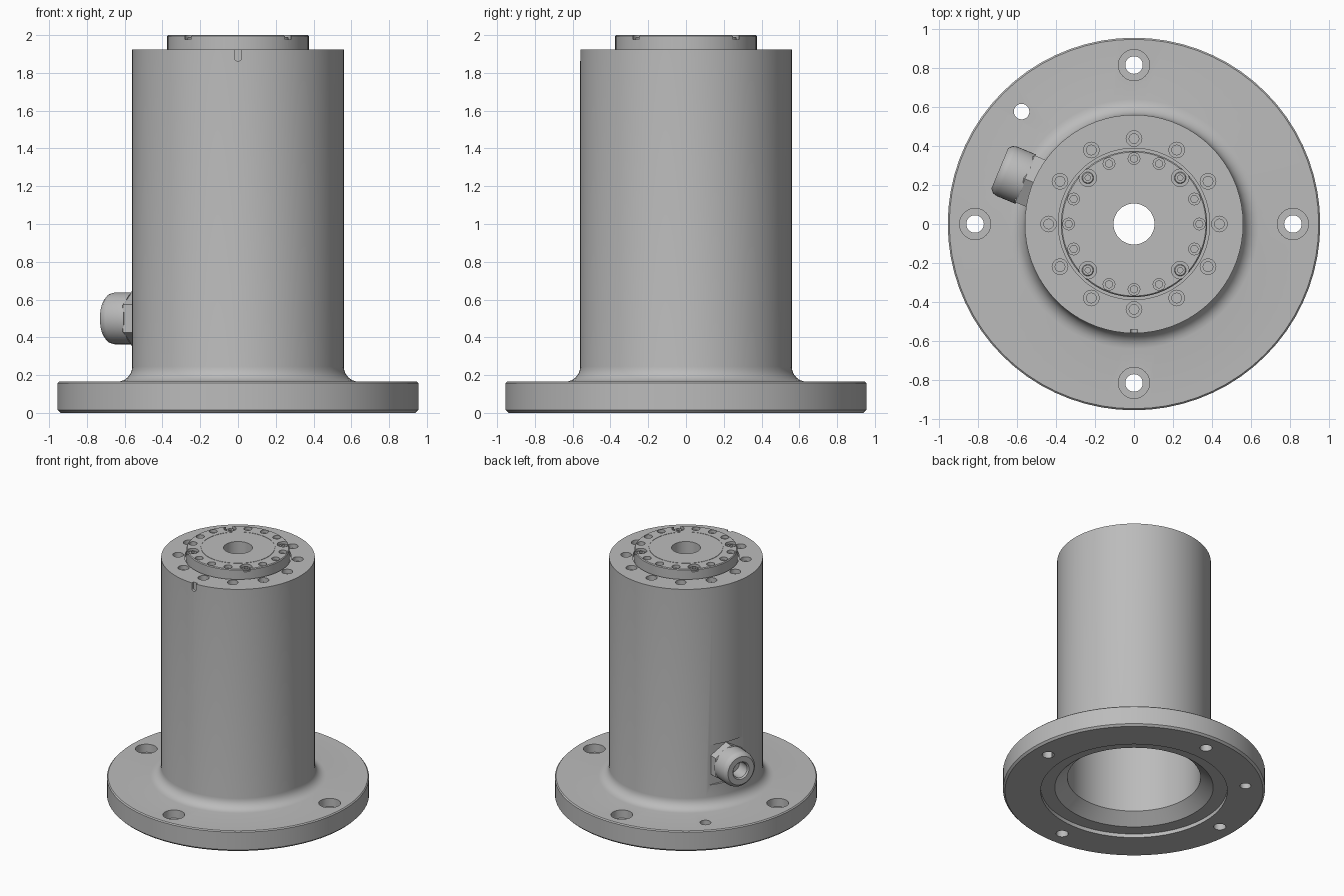
import bpy, bmesh
from math import radians, cos, sin, pi
from mathutils import Matrix, Vector

if "Cube" in bpy.data.objects:
    bpy.data.objects.remove(bpy.data.objects["Cube"])

grey = bpy.data.materials.new("machined grey")
grey.use_nodes = True
grey.diffuse_color = (0.5, 0.5, 0.5, 1)
grey.node_tree.nodes["Principled BSDF"].inputs["Base Color"].default_value = (0.5, 0.5, 0.5, 1)


def revolve(bm, profile, segments, matrix=Matrix(), ring=True):
    """Spin a profile of (radius, height) around z; ring=True closes the profile."""
    part = bmesh.new()
    verts = [part.verts.new((r, 0, z)) for r, z in profile]
    pairs = list(zip(verts, verts[1:]))
    if ring:
        pairs.append((verts[-1], verts[0]))
    edges = [part.edges.new(p) for p in pairs]
    bmesh.ops.spin(part, geom=verts + edges, cent=(0, 0, 0), axis=(0, 0, 1),
                   angle=2 * pi, steps=segments, use_duplicate=False)
    bmesh.ops.remove_doubles(part, verts=part.verts, dist=1e-5)
    bmesh.ops.recalc_face_normals(part, faces=part.faces)
    part.transform(matrix)
    mesh = bpy.data.meshes.new("temp")
    part.to_mesh(mesh)
    part.free()
    bm.from_mesh(mesh)
    bpy.data.meshes.remove(mesh)


def make(name, bm):
    mesh = bpy.data.meshes.new(name)
    bm.to_mesh(mesh)
    bm.free()
    mesh.materials.append(grey)
    obj = bpy.data.objects.new(name, mesh)
    bpy.context.collection.objects.link(obj)
    return obj


def cut(obj, bm):
    """Subtract a cutter mesh and apply the result."""
    cutter = make("cutter", bm)
    cutter.hide_render = True
    mod = obj.modifiers.new("cut", 'BOOLEAN')
    mod.operation, mod.solver, mod.object = 'DIFFERENCE', 'EXACT', cutter
    bpy.context.view_layer.update()
    graph = bpy.context.evaluated_depsgraph_get()
    result = bpy.data.meshes.new_from_object(obj.evaluated_get(graph))
    obj.modifiers.clear()
    obj.data = result
    bpy.data.objects.remove(cutter)


def smooth(obj, angle=30):
    bpy.ops.object.select_all(action='DESELECT')
    obj.select_set(True)
    bpy.context.view_layer.objects.active = obj
    bpy.ops.object.shade_smooth_by_angle(angle=radians(angle))


def polar(radius, degrees, z=0):
    a = radians(degrees)
    return Matrix.Translation((radius * cos(a), radius * sin(a), z))


def stepped(wide, narrow, top, step, bottom):
    """Profile of a counterbored hole."""
    return [(0, bottom), (narrow, bottom), (narrow, step), (wide, step), (wide, top), (0, top)]


# Housing: flange, filleted column and hollow bore in one turned profile
FILLET = 0.08
fillet = [(0.56 + FILLET * (1 - cos(a)), 0.165 + FILLET * (1 - sin(a)))
          for a in [radians(90 - 15 * i) for i in range(7)]]
column_r = 0.56
curve = [(column_r + FILLET - FILLET * sin(radians(15 * i)),
          0.165 + FILLET - FILLET * cos(radians(15 * i))) for i in range(7)]
bm = bmesh.new()
revolve(bm, [(0.68, 0), (0.94, 0), (0.955, 0.015), (0.955, 0.157), (0.947, 0.165)] + curve +
        [(0.56, 1.925), (0.388, 1.925), (0.388, 1.9), (0.11, 1.9), (0.11, 1.75),
         (0.485, 1.75), (0.485, 0.11), (0.577, 0.03), (0.68, 0.03)], 72)
housing = make("housing", bm)

# Flange bolt holes, locating hole and the ring of screw recesses on top
bm = bmesh.new()
for angle in range(0, 360, 90):
    revolve(bm, stepped(0.08, 0.045, 0.3, 0.1, -0.1), 24, polar(0.815, angle), False)
revolve(bm, [(0, -0.1), (0.04, -0.1), (0.04, 0.3), (0, 0.3)], 24, polar(0.815, 135), False)
for angle in range(0, 360, 30):
    revolve(bm, stepped(0.04, 0.025, 2.1, 1.89, 1.86), 20, polar(0.438, angle), False)
cut(housing, bm)

# Index slot at the front and flat seat for the cable gland
GLAND = Matrix.Rotation(radians(157.5), 4, 'Z')
bm = bmesh.new()
lying = Matrix.Translation((0, -0.6, 1.88)) @ Matrix.Rotation(radians(-90), 4, 'X')
revolve(bm, [(0, 0), (0.018, 0), (0.018, 0.06), (0, 0.06)], 20, lying, False)
bmesh.ops.create_cube(bm, size=1, matrix=GLAND @ Matrix.Translation((0.64, 0, 0.5))
                      @ Matrix.Diagonal((0.2, 0.4, 0.32, 1)))
cut(housing, bm)
bm = bmesh.new()
bmesh.ops.create_cube(bm, size=1, matrix=Matrix.Translation((0, -0.57, 1.93))
                      @ Matrix.Diagonal((0.036, 0.06, 0.1, 1)))
cut(housing, bm)
smooth(housing)

# Output flange on top, with a slightly proud centre disc
bm = bmesh.new()
revolve(bm, [(0.105, 1.74), (0.3, 1.74), (0.3, 1.895), (0.375, 1.895), (0.375, 1.994),
             (0.369, 2.0), (0.272, 2.0), (0.272, 1.997), (0.268, 1.997),
             (0.268, 2.0), (0.105, 2.0)], 72)
output = make("output_flange", bm)
bm = bmesh.new()
for i in range(16):
    if i % 4 == 2:
        profile = stepped(0.045, 0.03, 2.1, 1.978, 1.97)
    else:
        profile = stepped(0.03, 0.018, 2.1, 1.975, 1.94)
    revolve(bm, profile, 20, polar(0.335, i * 22.5), False)
cut(output, bm)
smooth(output)

# Four socket screws in the open pockets
for i, side in enumerate(("back_left", "back_right", "front_right", "front_left")):
    bm = bmesh.new()
    revolve(bm, [(0, 1.96), (0.03, 1.96), (0.03, 1.986), (0.026, 1.99), (0.014, 1.99),
                 (0.014, 1.975), (0, 1.975)], 20, polar(0.335, 45 + 90 * i), False)
    smooth(make("screw_" + side, bm))

# Cable gland: hexagonal nut and hollow barrel pointing outwards
aim = GLAND @ Matrix.Translation((0, 0, 0.5)) @ Matrix.Rotation(radians(90), 4, 'Y')
bm = bmesh.new()
revolve(bm, [(0, 0.52), (0.15, 0.52), (0.15, 0.605), (0.135, 0.615), (0, 0.615)], 6, aim, False)
make("gland_nut", bm)
bm = bmesh.new()
revolve(bm, [(0, 0.6), (0.137, 0.6), (0.137, 0.705), (0.131, 0.728), (0.112, 0.745),
             (0.07, 0.745), (0.06, 0.735), (0.06, 0.63), (0, 0.63)], 40, aim, False)
smooth(make("gland_barrel", bm), 40)
